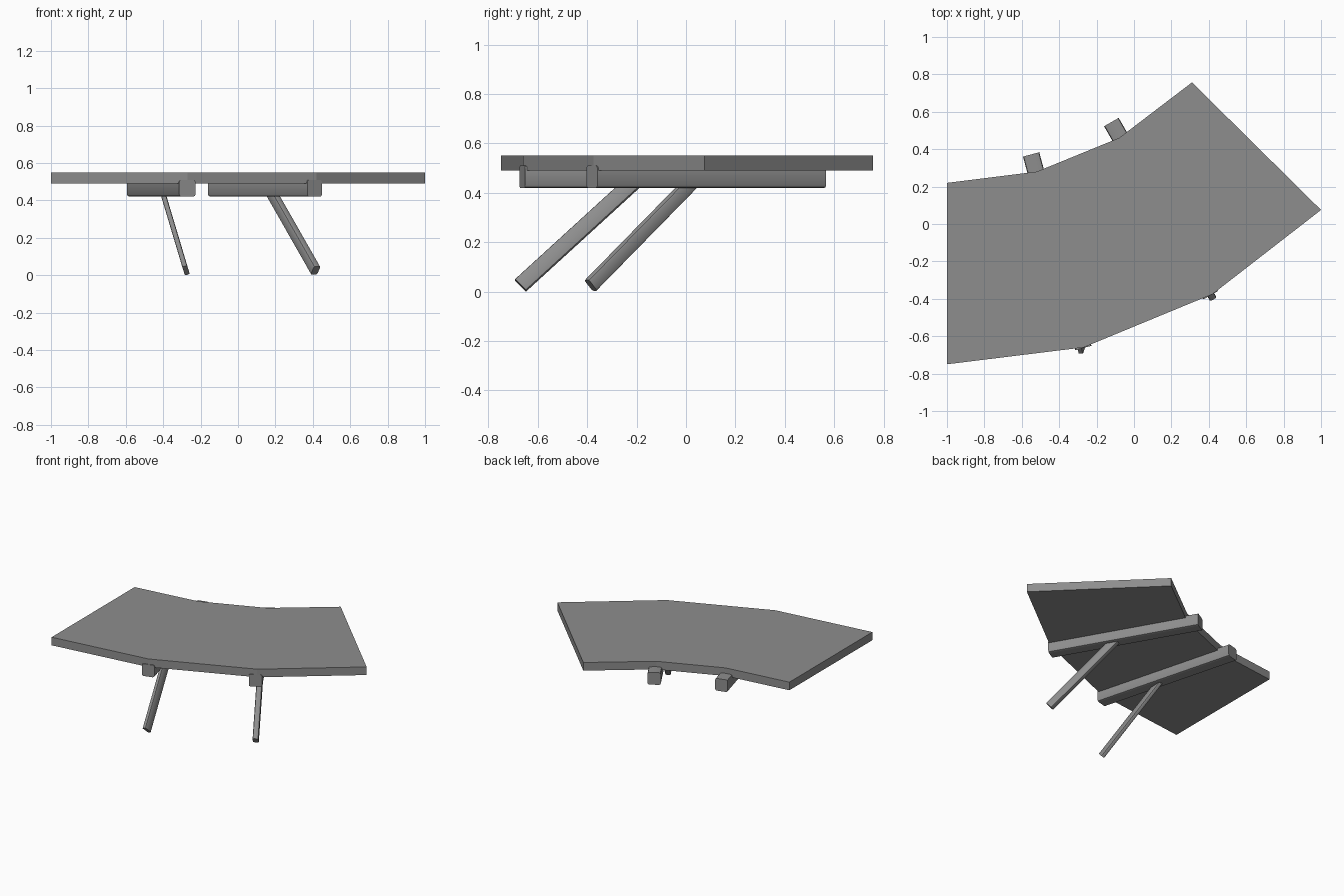
import bpy, bmesh
from mathutils import Vector, Matrix

cube = bpy.data.objects.get("Cube")
if cube:
    bpy.data.objects.remove(cube, do_unlink=True)

grey = bpy.data.materials.new("plain grey")
grey.use_nodes = True
colour = (0.27, 0.27, 0.27, 1)
grey.diffuse_color = colour
grey.node_tree.nodes["Principled BSDF"].inputs["Base Color"].default_value = colour


def finish(name, bm):
    bmesh.ops.recalc_face_normals(bm, faces=bm.faces)
    mesh = bpy.data.meshes.new(name)
    bm.to_mesh(mesh)
    bm.free()
    mesh.materials.append(grey)
    obj = bpy.data.objects.new(name, mesh)
    bpy.context.collection.objects.link(obj)
    return obj


def slab(name, outline, bottom, top):
    bm = bmesh.new()
    face = bm.faces.new([bm.verts.new((x, y, bottom)) for x, y in outline])
    new = bmesh.ops.extrude_face_region(bm, geom=[face])["geom"]
    verts = [v for v in new if isinstance(v, bmesh.types.BMVert)]
    bmesh.ops.translate(bm, verts=verts, vec=(0, 0, top - bottom))
    return finish(name, bm)


def bar(name, start, end, width, depth, bevel, segments, side=None):
    """Box from start to end with its long edges rounded."""
    start, end = Vector(start), Vector(end)
    along = (end - start).normalized()
    side = Vector(side) if side else along.cross(Vector((0, 0, 1)))
    side = (side - along * side.dot(along)).normalized()
    up = along.cross(side)
    bm = bmesh.new()
    bmesh.ops.create_cube(bm, size=1)
    bmesh.ops.scale(bm, vec=(width, depth, (end - start).length), verts=bm.verts)
    edges = [e for e in bm.edges if abs(e.verts[0].co.z - e.verts[1].co.z) > 0.1]
    bmesh.ops.bevel(bm, geom=edges, offset=bevel, segments=segments,
                    profile=0.5, affect='EDGES')
    frame = Matrix((side, up, along)).transposed().to_4x4()
    frame.translation = (start + end) / 2
    bm.transform(frame)
    obj = finish(name, bm)
    bpy.ops.object.select_all(action='DESELECT')
    obj.select_set(True)
    bpy.context.view_layer.objects.active = obj
    bpy.ops.object.shade_smooth_by_angle()
    return obj


# Curved platform made of three straight bays
slab("platform", [(-1, -0.75), (-0.27, -0.66), (0.42, -0.375), (1, 0.075),
                  (0.31, 0.757), (-0.08, 0.46), (-0.52, 0.28), (-1, 0.22)],
     0.49, 0.55)

# Beams under the two joints, poking out at the back
bar("right_beam", (-0.55, 0.372, 0.465), (-0.271, -0.663, 0.465), 0.09, 0.09, 0.012, 2)
bar("left_beam", (-0.121, 0.545, 0.465), (0.41, -0.381, 0.465), 0.09, 0.09, 0.012, 2)

# Slanted props reaching forward to the ground
bar("right_prop", (-0.405, -0.205, 0.45), (-0.278, -0.67, 0.025),
    0.027, 0.066, 0.007, 2, side=(0.95, 0, 0.3))
bar("left_prop", (0.173, 0.03, 0.45), (0.415, -0.386, 0.025),
    0.04, 0.06, 0.01, 2)
